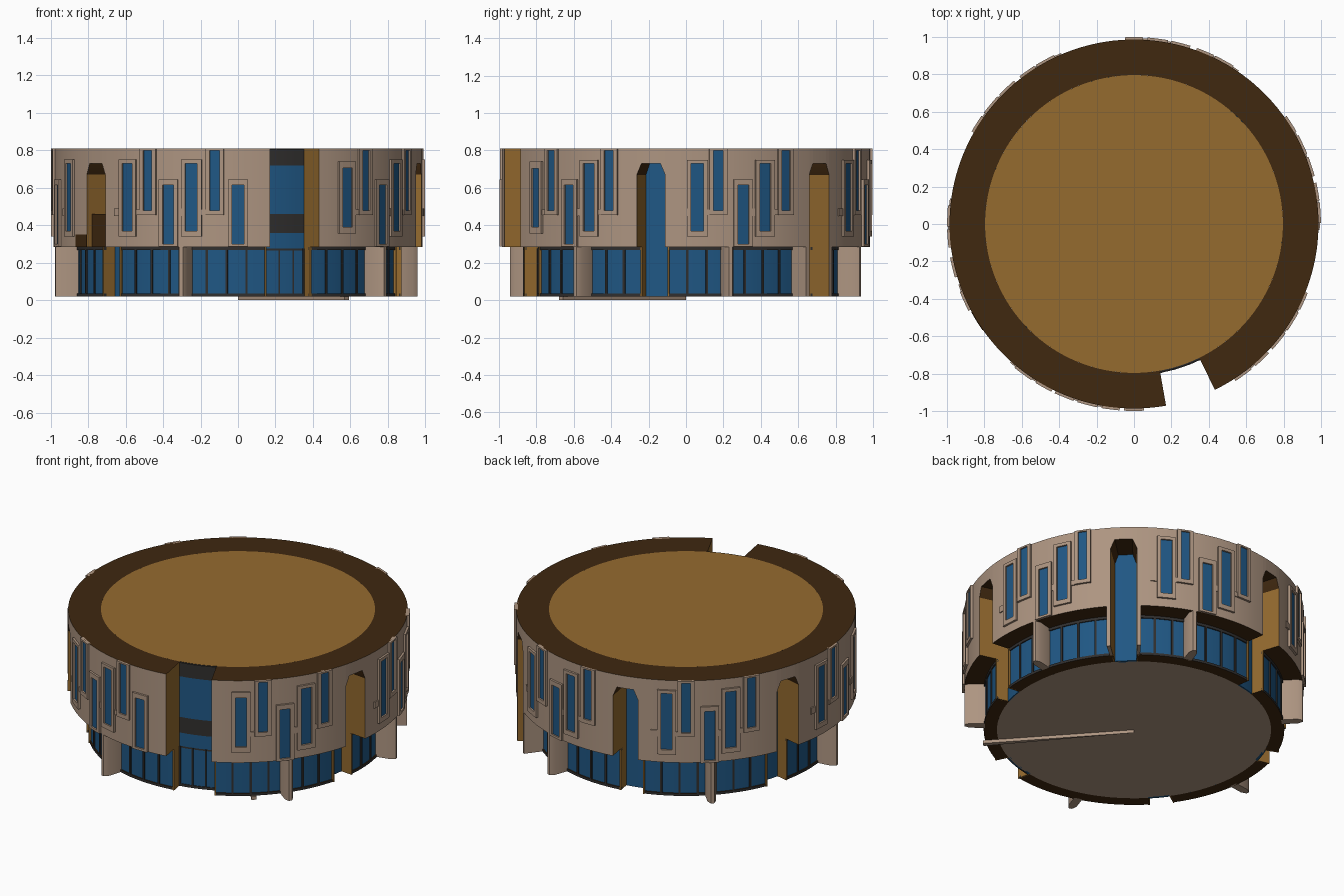
import bpy, bmesh, math
from math import radians, cos, sin

if "Cube" in bpy.data.objects:
    bpy.data.objects.remove(bpy.data.objects["Cube"])


def material(name, rgb):
    m = bpy.data.materials.new(name)
    m.diffuse_color = (*rgb, 1)
    m.use_nodes = True
    m.node_tree.nodes["Principled BSDF"].inputs["Base Color"].default_value = m.diffuse_color
    return m


BEIGE = material("beige_stone", (0.42, 0.30, 0.22))
OCHRE = material("ochre", (0.30, 0.145, 0.028))
DARK = material("dark_brown", (0.05, 0.021, 0.005))
GLASS = material("blue_glass", (0.014, 0.095, 0.23))
FRAME = material("dark_frame", (0.03, 0.028, 0.027))


class Part:
    """Collects curved blocks into one named object."""

    def __init__(self, name):
        self.name, self.bm, self.mats = name, bmesh.new(), []

    def idx(self, m):
        if m not in self.mats:
            self.mats.append(m)
        return self.mats.index(m)

    def face(self, verts, m):
        f = self.bm.faces.new(verts)
        f.material_index = self.idx(m)

    def arc(self, a0, a1, r0, r1, z0, z1, outer, cap=None, ends=None, z0b=None):
        """Ring segment from angle a0 to a1 (degrees); z0b slopes the underside."""
        cap = cap or outer
        ends = ends or (outer, outer)
        z0b = z0 if z0b is None else z0b
        n = max(1, round((a1 - a0) / 3))
        rings = []
        for i in range(n + 1):
            t = i / n
            a = radians(a0 + (a1 - a0) * t)
            zb = z0 + (z0b - z0) * t
            rings.append([self.bm.verts.new((r * cos(a), r * sin(a), z))
                          for r, z in ((r0, zb), (r1, zb), (r1, z1), (r0, z1))])
        for p, q in zip(rings, rings[1:]):
            for k, m in enumerate((cap, outer, cap, outer)):
                j = (k + 1) % 4
                self.face((p[k], q[k], q[j], p[j]), m)
        self.face(rings[0], ends[0])
        self.face(rings[-1][::-1], ends[1])

    def extrude(self, pts, z0, z1, side, top=None, bottom=None):
        lo = [self.bm.verts.new((x, y, z0)) for x, y in pts]
        hi = [self.bm.verts.new((x, y, z1)) for x, y in pts]
        for i in range(len(pts)):
            j = (i + 1) % len(pts)
            self.face((lo[i], lo[j], hi[j], hi[i]), side)
        self.face(lo[::-1], bottom or side)
        self.face(hi, top or side)

    def done(self):
        bmesh.ops.recalc_face_normals(self.bm, faces=self.bm.faces)
        me = bpy.data.meshes.new(self.name)
        self.bm.to_mesh(me)
        self.bm.free()
        for m in self.mats:
            me.materials.append(m)
        me.shade_smooth()
        me.set_sharp_from_angle(angle=radians(30))
        ob = bpy.data.objects.new(self.name, me)
        bpy.context.collection.objects.link(ob)


R_CORE, R_GLASS, R_WALL, R_PANEL = 0.795, 0.865, 0.985, 0.998
Z_BASE, Z_SOFFIT, Z_TOP = 0.02, 0.285, 0.81
HALF = 4.5
SLOTS = [-11, 46.5, 104, 162, 219.5]
edges = [-64] + [e for c in SLOTS for e in (c - HALF, c + HALF)] + [280]
SPANS = list(zip(edges[::2], edges[1::2]))

# core with roof disc and floor
p = Part("core_and_roof")
p.extrude([(R_CORE * cos(radians(3 * i)), R_CORE * sin(radians(3 * i)))
           for i in range(120)], Z_BASE, Z_TOP, FRAME, OCHRE, BEIGE)
p.done()

# upper ring wall, closed above every slot by a chamfered head
p = Part("upper_wall")
for a0, a1 in SPANS:
    p.arc(a0, a1, R_CORE, R_WALL, Z_SOFFIT, Z_TOP, BEIGE, DARK, (OCHRE, OCHRE))
for c in SLOTS:
    for a0, a1, z, zb in ((c - HALF, c - 3, .67, .73), (c - 3, c + 3, .73, .73),
                          (c + 3, c + HALF, .73, .67)):
        p.arc(a0, a1, R_CORE, R_WALL, z, Z_TOP, BEIGE, DARK, z0b=zb)
p.done()

# ground floor glazing with sill, head and mullions
glass, bars, jambs = Part("ground_glazing"), Part("ground_frames"), Part("slot_jambs")
for a0, a1 in SPANS:
    glass.arc(a0, a1, R_CORE, R_GLASS, Z_BASE, Z_SOFFIT, GLASS, DARK, (OCHRE, OCHRE))
    bars.arc(a0, a1, R_GLASS - .01, .872, Z_BASE, .036, FRAME, DARK)
    bars.arc(a0, a1, R_GLASS - .01, .872, .268, Z_SOFFIT, FRAME)
    n = round((a1 - a0) / 6.8)
    for i in range(1, n):
        a = a0 + (a1 - a0) * i / n
        bars.arc(a - .4, a + .4, R_GLASS - .01, .872, .036, .268, FRAME)
    for a in (a0, a1 - .6):
        jambs.arc(a, a + .6, R_CORE, .878, Z_BASE, Z_SOFFIT, OCHRE)
glass.done()
bars.done()
jambs.done()

# tall glass at the back of every slot
p = Part("slot_windows")
for c in SLOTS:
    p.arc(c - HALF, c + HALF, R_CORE - .01, .802, Z_BASE, .73, GLASS)
p.done()

# dark stepped block in the front left slot
p = Part("stepped_block")
p.arc(215, 224, .8, .95, Z_SOFFIT, .46, DARK)
p.arc(208.5, 215, .9, .988, .284, .35, DARK)
p.done()

# entrance recess: stacked glass and dark bands
p = Part("entrance_glazing")
for z0, z1, m in ((.02, .265, GLASS), (.265, .275, FRAME), (.275, .36, GLASS),
                  (.36, .46, FRAME), (.46, .72, GLASS), (.72, .808, FRAME)):
    p.arc(-80, -64, R_CORE - .01, .803, z0, z1, m)
for a in (-80, -74.4, -68.8, -64.6):
    p.arc(a, a + .6, R_CORE, .808, Z_BASE, .275, FRAME)
p.arc(-80, -64, R_CORE, .807, Z_BASE, .036, FRAME)
p.done()

# radial fins carrying the overhang
p = Part("ground_fins")
for deg in (-108, -37, 14, 71, 134, 188):
    a = radians(deg)
    plan = [(.86, -.025), (.955, -.025), (.985, -.01),
            (.985, .01), (.955, .025), (.86, .025)]
    p.extrude([(r * cos(a) - t * sin(a), r * sin(a) + t * cos(a)) for r, t in plan],
              Z_BASE, Z_SOFFIT, BEIGE)
p.arc(40.7, 42, R_GLASS, R_WALL, Z_BASE, Z_SOFFIT, BEIGE, BEIGE, (BEIGE, OCHRE))
p.arc(51, 52.3, R_GLASS, R_WALL, Z_BASE, Z_SOFFIT, BEIGE, BEIGE, (OCHRE, BEIGE))
p.done()

# upper windows: kind gives half width, glass heights and panel heights
KINDS = {"A": (1.9, .37, .73, .34, .75), "B": (1.5, .48, .80, .455, Z_TOP),
         "C": (1.8, .30, .615, .286, .645), "D": (1.8, .39, .705, .355, .74)}
WINDOWS = [(-54, "D"), (-46.6, "B"), (-39, "C"), (-31.5, "A"), (-24.5, "B")]
for c in SLOTS[:3]:
    WINDOWS += [(c + o, k) for o, k in zip((14.5, 21, 29, 36.2, 43.5), "ABCAB")]
WINDOWS += [(162 + o, k) for o, k in zip((15.5, 22.5, 31.5, 42.5), "ABCA")]
WINDOWS += [(219.5 + o, k) for o, k in zip((14, 21.5, 28.5, 36, 43.3, 50.5), "ABCABC")]

panes, panels = Part("upper_windows"), Part("window_panels")
for a, k in WINDOWS:
    h, g0, g1, z0, z1 = KINDS[k]
    w = h + 1.3
    panes.arc(a - h, a + h, .975, .988, g0, g1, GLASS)
    panels.arc(a - w, a - h, .975, R_PANEL, z0, z1, BEIGE)
    panels.arc(a + h, a + w, .975, R_PANEL, z0, z1, BEIGE)
    panels.arc(a - h, a + h, .975, R_PANEL, z0, g0, BEIGE)
    panels.arc(a - h, a + h, .975, R_PANEL, g1, z1, BEIGE)
    # low relief step beside the window
    if k == "A":
        panels.arc(a - w - 2.2, a - w, .975, .992, z0 + .11, z0 + .15, BEIGE)
    if k == "B":
        panels.arc(a - w - 1.5, a - w, .975, .992, z0, z0 + .03, BEIGE)
panes.done()
panels.done()

# thin radial wedge under the floor
p = Part("floor_wedge")
p.extrude([(0, 0)] + [(.886 * cos(radians(d)), .886 * sin(radians(d)))
                      for d in (-50, -48)], 0, Z_BASE, BEIGE)
p.done()
